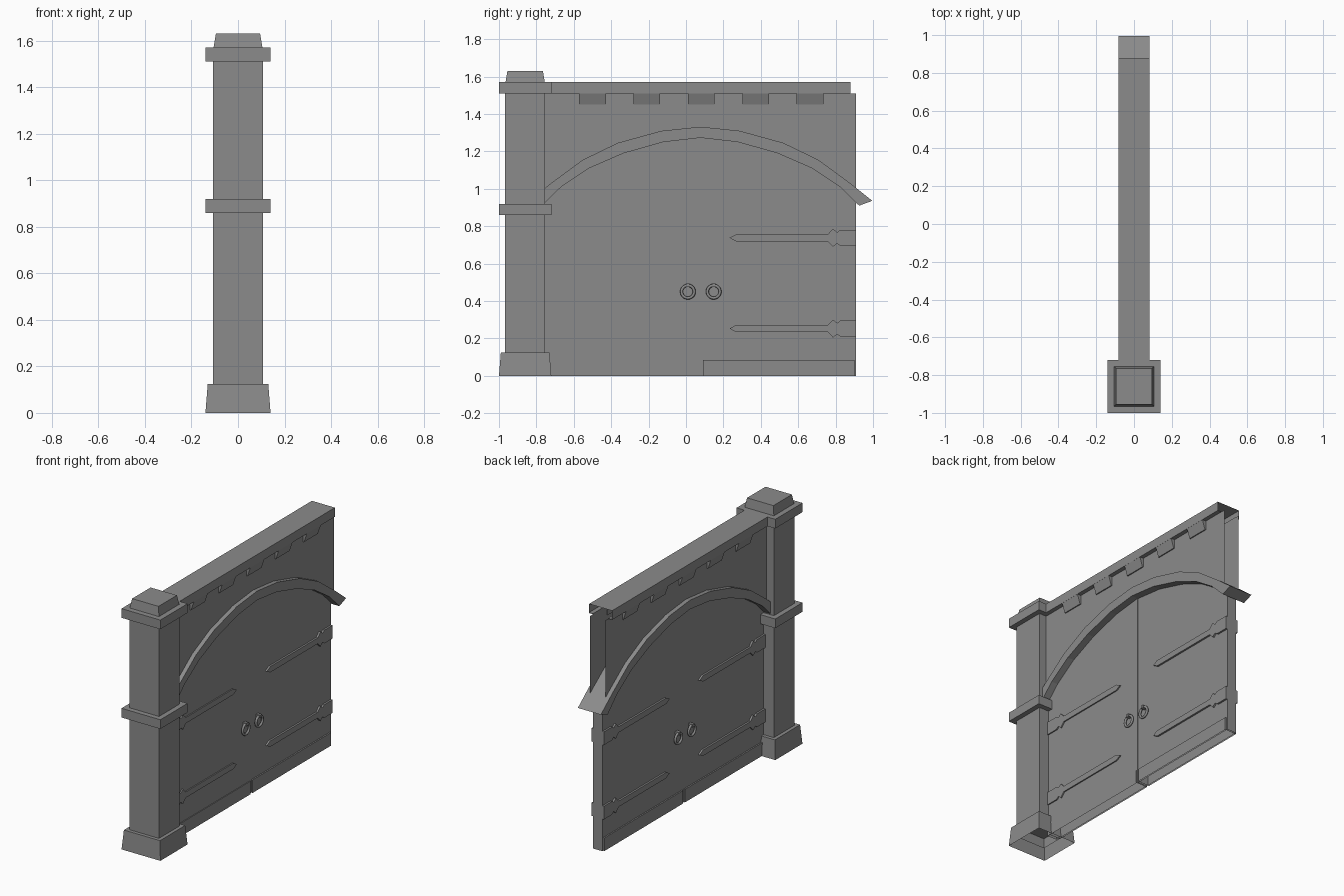
import bpy, bmesh, math
from mathutils import Matrix

cube = bpy.data.objects.get("Cube")
if cube:
    bpy.data.objects.remove(cube, do_unlink=True)

GREY = (0.26, 0.26, 0.26, 1.0)
grey = bpy.data.materials.new("grey_stone")
grey.use_nodes = True
grey.diffuse_color = GREY
grey.node_tree.nodes["Principled BSDF"].inputs["Base Color"].default_value = GREY

MID = 0.078          # y of the gate's centre line


def finish(name, bm, drop=None):
    """Orient the faces, drop the open sides and make the object."""
    bmesh.ops.recalc_face_normals(bm, faces=bm.faces)
    if drop:
        bm.normal_update()
        gone = [f for f in bm.faces if drop(f.normal)]
        bmesh.ops.delete(bm, geom=gone, context='FACES')
    me = bpy.data.meshes.new(name)
    bm.to_mesh(me)
    bm.free()
    me.materials.append(grey)
    ob = bpy.data.objects.new(name, me)
    bpy.context.scene.collection.objects.link(ob)
    return ob


def prism(name, profile, lo, hi, axis='x', drop=None):
    """Extrude a profile: (y, z) along x, or (x, z) along y."""
    bm = bmesh.new()
    place = (lambda h, a, b: (h, a, b)) if axis == 'x' else (lambda h, a, b: (a, h, b))
    ends = [[bm.verts.new(place(h, a, b)) for a, b in profile] for h in (lo, hi)]
    bm.faces.new(ends[0])
    bm.faces.new(ends[1])
    n = len(profile)
    for i in range(n):
        j = (i + 1) % n
        bm.faces.new((ends[0][i], ends[0][j], ends[1][j], ends[1][i]))
    return finish(name, bm, drop)


def block(name, x, y, z, taper=0.0, drop=None):
    """Box from ranges, with its top drawn in by taper."""
    bm = bmesh.new()
    bmesh.ops.create_cube(bm, size=1)
    for v in bm.verts:
        t = taper if v.co.z > 0 else 0
        sx, sy = (1 if v.co.x > 0 else -1), (1 if v.co.y > 0 else -1)
        v.co = (x[sx > 0] - sx * t, y[sy > 0] - sy * t, z[v.co.z > 0])
    return finish(name, bm, drop)


def no_bottom(n):
    return n.z < -0.9


# Pillar with base, bands and cap
PY = -0.86
def pillar_part(name, r, z, taper=0.0, drop=None):
    block(name, (-r, r), (PY - r, PY + r), z, taper, drop)

pillar_part("pillar_base", 0.14, (0, 0.125), 0.01, no_bottom)
pillar_part("pillar_shaft", 0.107, (0.06, 1.54), 0, no_bottom)
pillar_part("pillar_middle_band", 0.14, (0.86, 0.92))
pillar_part("pillar_top_band", 0.14, (1.51, 1.57))
pillar_part("pillar_cap", 0.105, (1.57, 1.63), 0.01)

# Arch: half profiles as (distance from the centre line, height)
outer = [(0, 1.332), (0.21, 1.31), (0.442, 1.246), (0.63, 1.155), (0.80, 1.03), (0.918, 0.936)]
inner = [(0, 1.273), (0.20, 1.25), (0.412, 1.19), (0.596, 1.11), (0.746, 1.01), (0.848, 0.91)]


def full(half):
    left = [(MID - d, z) for d, z in reversed(half[1:])]
    return left + [(MID + d, z) for d, z in half]

# The ring is built from quads along the two curves
bm = bmesh.new()
rows = []
for (oy, oz), (iy, iz) in zip(full(outer), full(inner)):
    rows.append([bm.verts.new(c) for c in
                 ((-0.083, oy, oz), (0.083, oy, oz), (0.083, iy, iz), (-0.083, iy, iz))])
for a, b in zip(rows, rows[1:]):
    for k in range(4):
        m = (k + 1) % 4
        bm.faces.new((a[k], a[m], b[m], b[k]))
bm.faces.new(rows[0])
bm.faces.new(rows[-1])
finish("arch", bm)

# Wall above the arch: two sheets with an open end
WALL = (-0.76, 0.91)
mid_half = [((a + c) / 2, (b + d) / 2) for (a, b), (c, d) in zip(outer, inner)]
curve = [p for p in full(mid_half) if WALL[0] < p[0] < WALL[1]]
edge = [(WALL[0], 0.99)] + curve + [(WALL[1], 0.965)]
prism("upper_wall", edge + [(WALL[1], 1.51), (WALL[0], 1.51)], -0.055, 0.055,
      drop=lambda n: abs(n.x) < 0.5)

# Doors, each ending on the centre line
low = [(WALL[0], 0.95)] + [p for p in full(mid_half) if WALL[0] < p[0] < MID - 0.01]
high = [p for p in full(mid_half) if MID + 0.01 < p[0] < WALL[1]] + [(WALL[1], 0.93)]
apex = (MID, 1.30)
prism("front_door", [(MID, 0), (WALL[0], 0)] + low + [apex], -0.033, 0.037, drop=no_bottom)
prism("back_door", [(WALL[1], 0), (MID, 0), apex] + high, -0.033, 0.033, drop=no_bottom)

# Kick plates at the foot of the doors
for name, y in (("front_kick_plate", (-0.74, 0.07)), ("back_kick_plate", (0.09, 0.90))):
    block(name, (-0.042, 0.042), y, (0, 0.085), drop=no_bottom)

# Strap hinges: half outline as (distance from the centre line, half height)
strap = [(0.832, 0.043), (0.748, 0.043), (0.73, 0.03), (0.708, 0.048),
         (0.68, 0.019), (0.19, 0.019)]
outline = strap + [(0.155, 0)] + [(d, -h) for d, h in reversed(strap)]
for place, zc in (("lower", 0.253), ("upper", 0.738)):
    for side, s in (("front", -1), ("back", 1)):
        prism(f"{place}_{side}_hinge", [(MID + s * d, zc + h) for d, h in outline],
              -0.045, 0.045)


# Ring handles on both faces
def ring(name, x, y, z, major=0.034, minor=0.008, seg=20, sides=8):
    bm = bmesh.new()
    grid = []
    for i in range(seg):
        a = 2 * math.pi * i / seg
        row = []
        for j in range(sides):
            b = 2 * math.pi * j / sides
            r = major + minor * math.cos(b)
            row.append(bm.verts.new((x + minor * math.sin(b),
                                     y + r * math.cos(a), z + r * math.sin(a))))
        grid.append(row)
    for i in range(seg):
        p, q = grid[i], grid[(i + 1) % seg]
        for j in range(sides):
            k = (j + 1) % sides
            bm.faces.new((p[j], q[j], q[k], p[k]))
    for f in bm.faces:
        f.smooth = True
    finish(name, bm)

for face, sx in (("left", 1), ("right", -1)):
    for side, y in (("front", 0.01), ("back", 0.148)):
        ring(f"{face}_{side}_ring", sx * 0.05, y, 0.45)
        block(f"{face}_{side}_ring_mount", sorted((sx * 0.03, sx * 0.062)),
              (y - 0.01, y + 0.01), (0.474, 0.494))

# Top beam, hollow and open at the far end, with lips beneath
BEAM = (-0.74, 0.88)
block("top_beam", (-0.083, 0.083), BEAM, (1.51, 1.57),
      drop=lambda n: n.z < -0.9 or n.y > 0.9)
for face, s in (("left", 1), ("right", -1)):
    block(f"{face}_beam_lip", sorted((s * 0.055, s * 0.083)), BEAM, (1.51, 1.514))
    # Sloped brackets under the beam
    for i in range(5):
        y = -0.572 + 0.291 * i
        prism(f"{face}_bracket_{i + 1}",
              [(s * 0.05, 1.512), (s * 0.083, 1.512), (s * 0.062, 1.45), (s * 0.05, 1.45)],
              y, y + 0.143, axis='y')
